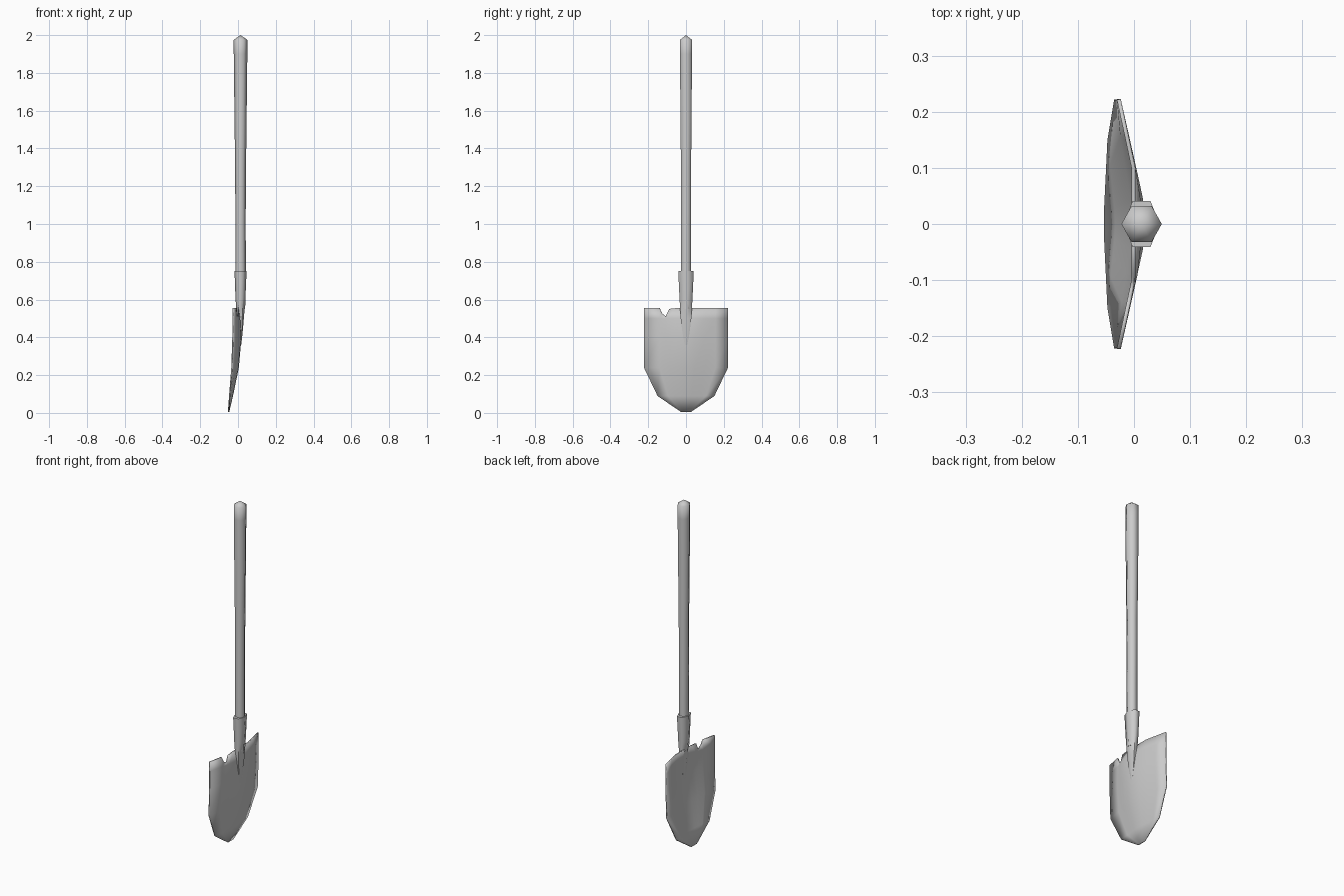
import bpy, bmesh, math

cube = bpy.data.objects.get("Cube")
if cube:
    bpy.data.objects.remove(cube, do_unlink=True)

grey = bpy.data.materials.new("plain grey")
grey.use_nodes = True
colour = (0.6, 0.6, 0.6, 1)
grey.diffuse_color = colour
grey.node_tree.nodes["Principled BSDF"].inputs["Base Color"].default_value = colour


def finish(name, bm, angle):
    """Turn a bmesh into a smooth shaded object."""
    bmesh.ops.recalc_face_normals(bm, faces=bm.faces)
    mesh = bpy.data.meshes.new(name)
    bm.to_mesh(mesh)
    bm.free()
    mesh.materials.append(grey)
    obj = bpy.data.objects.new(name, mesh)
    bpy.context.collection.objects.link(obj)
    bpy.ops.object.select_all(action="DESELECT")
    obj.select_set(True)
    bpy.context.view_layer.objects.active = obj
    bpy.ops.object.shade_smooth_by_angle(angle=math.radians(angle))
    return obj


def loft(name, sections, angle, tip=None):
    """Six-sided loft through (height, centre x, x radius, y half width)."""
    bm = bmesh.new()
    rings = []
    for z, cx, rx, ry in sections:
        rings.append([bm.verts.new((cx + rx * math.cos(i * math.pi / 3),
                                    ry * math.sin(i * math.pi / 3) / math.sin(math.pi / 3), z))
                      for i in range(6)])
    for low, high in zip(rings, rings[1:]):
        for i in range(6):
            j = (i + 1) % 6
            bm.faces.new((low[i], low[j], high[j], high[i]))
    bm.faces.new(rings[0])
    if tip:
        top = bm.verts.new(tip)
        for i in range(6):
            bm.faces.new((rings[-1][i], rings[-1][(i + 1) % 6], top))
    else:
        bm.faces.new(rings[-1])
    return finish(name, bm, angle)


# Wooden shaft with a pointed end
loft("handle", [(0.55, 0.014, 0.024, 0.022), (0.75, 0.014, 0.028, 0.026),
                (1.0, 0.0135, 0.027, 0.026), (1.3, 0.0135, 0.029, 0.027),
                (1.9, 0.0135, 0.036, 0.032), (1.975, 0.0135, 0.036, 0.032)],
     70, tip=(0.0135, 0, 2.0))

# Socket tapering into the blade
loft("socket", [(0.36, 0.013, 0.004, 0.006), (0.42, 0.014, 0.010, 0.018),
                (0.5, 0.013, 0.018, 0.028), (0.6, 0.013, 0.026, 0.034),
                (0.75, 0.0135, 0.032, 0.041)], 70)

# Dished blade: rows of (height, half width, ridge x, edge x, flat share)
rows = [(0.005, 0.025, -0.050, -0.050, 0.0),
        (0.09, 0.15, -0.030, -0.044, 0.1),
        (0.24, 0.222, 0.001, -0.032, 0.1),
        (0.40, 0.222, 0.015, -0.027, 0.15),
        (0.50, 0.222, 0.008, -0.027, 0.3),
        (0.555, 0.222, -0.001, -0.027, 0.45)]
columns = [-1, -0.63, -0.57, -0.48, -0.40, -0.2, 0, 0.2, 0.45, 0.7, 1]
notch = {-0.57: 0.526, -0.48: 0.511, -0.40: 0.55}

bm = bmesh.new()
grid = []
for row, (z, half, ridge, edge, flat) in enumerate(rows):
    line = []
    for t in columns:
        blend = min(1, (1 - abs(t)) / (1 - flat))
        height = notch.get(t, z) if row == len(rows) - 1 else z
        line.append(bm.verts.new((edge + (ridge - edge) * blend, t * half, height)))
    grid.append(line)
for low, high in zip(grid, grid[1:]):
    for i in range(len(columns) - 1):
        bm.faces.new((low[i], low[i + 1], high[i + 1], high[i]))
blade = finish("blade", bm, 40)
plate = blade.modifiers.new("thickness", "SOLIDIFY")
plate.thickness = 0.007
plate.offset = 0
